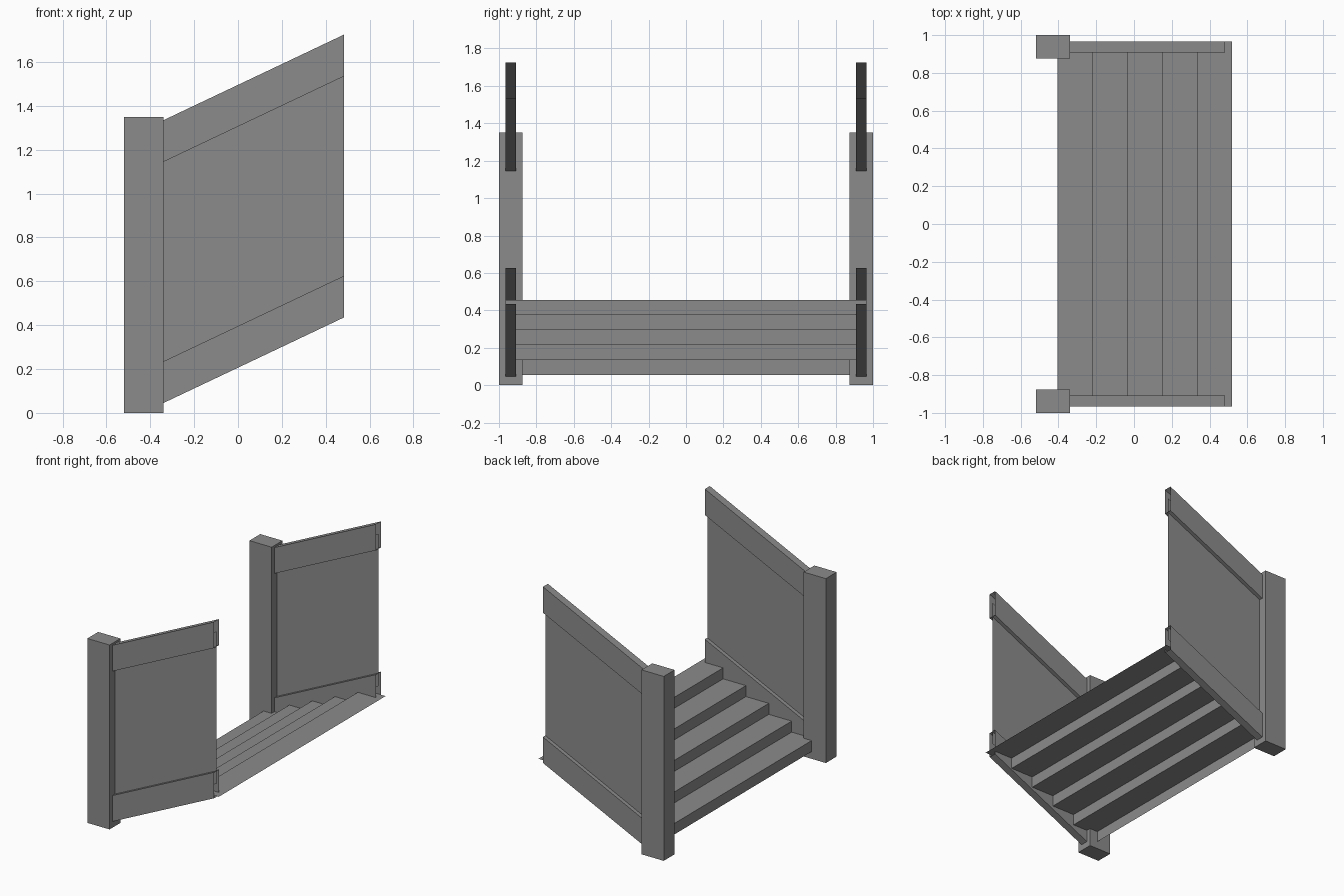
import bpy, bmesh

cube = bpy.data.objects.get("Cube")
if cube:
    bpy.data.objects.remove(cube, do_unlink=True)

grey = bpy.data.materials.new("plain grey")
grey.use_nodes = True
colour = (0.26, 0.26, 0.26, 1)
grey.diffuse_color = colour
grey.node_tree.nodes["Principled BSDF"].inputs["Base Color"].default_value = colour


def finish(name, bm):
    mesh = bpy.data.meshes.new(name)
    bm.to_mesh(mesh)
    bm.free()
    mesh.materials.append(grey)
    obj = bpy.data.objects.new(name, mesh)
    bpy.context.collection.objects.link(obj)
    return obj


def sweep(name, a, b, loop, closed):
    """Join the (y, z) loop at x = a[0] to the one at x = b[0], ends left open."""
    bm = bmesh.new()
    rows = [[bm.verts.new((x, y, z + dz)) for y, z in loop] for x, dz in (a, b)]
    n = len(loop)
    for i in range(n if closed else n - 1):
        j = (i + 1) % n
        bm.faces.new((rows[0][i], rows[0][j], rows[1][j], rows[1][i]))
    if closed:
        bmesh.ops.recalc_face_normals(bm, faces=bm.faces)
    return finish(name, bm)


# Slope of the balustrade: (x, height offset) at the post and at the top
LOW, HIGH = (-0.34, 0.0), (0.483, 0.39)

for side, s in (("left", 1), ("right", -1)):
    # Square newel post
    bm = bmesh.new()
    bmesh.ops.create_cube(bm, size=1)
    bmesh.ops.scale(bm, vec=(0.18, 0.125, 1.35), verts=bm.verts)
    bmesh.ops.translate(bm, vec=(-0.43, s * 0.9375, 0.675), verts=bm.verts)
    finish("post_" + ("back" if s > 0 else "front"), bm)

    # Hollow sloping rails, open at the ends
    end = "back" if s > 0 else "front"
    y0, y1 = s * 0.908, s * 0.965
    for part, z in (("lower_rail_", 0.045), ("hand_rail_", 1.145)):
        box = [(y0, z), (y1, z), (y1, z + 0.19), (y0, z + 0.19)]
        sweep(part + end, LOW, HIGH, box, True)

    # Thin infill panel running into both rails
    mid = s * 0.9365
    sweep("panel_" + end, LOW, HIGH, [(mid, 0.14), (mid, 1.255)], False)

# Folded sheet of five risers and treads
STEPS, RUN, RISE = 5, 0.185, 0.0805
profile = [(-0.405, 0.053)]
for i in range(STEPS):
    x, z = profile[-1]
    profile += [(x, z + RISE), (x + RUN, z + RISE)]
bm = bmesh.new()
near, far = [[bm.verts.new((x, y, z)) for x, z in profile] for y in (-0.965, 0.965)]
for i in range(len(profile) - 1):
    bm.faces.new((near[i], near[i + 1], far[i + 1], far[i]))
finish("steps", bm)
